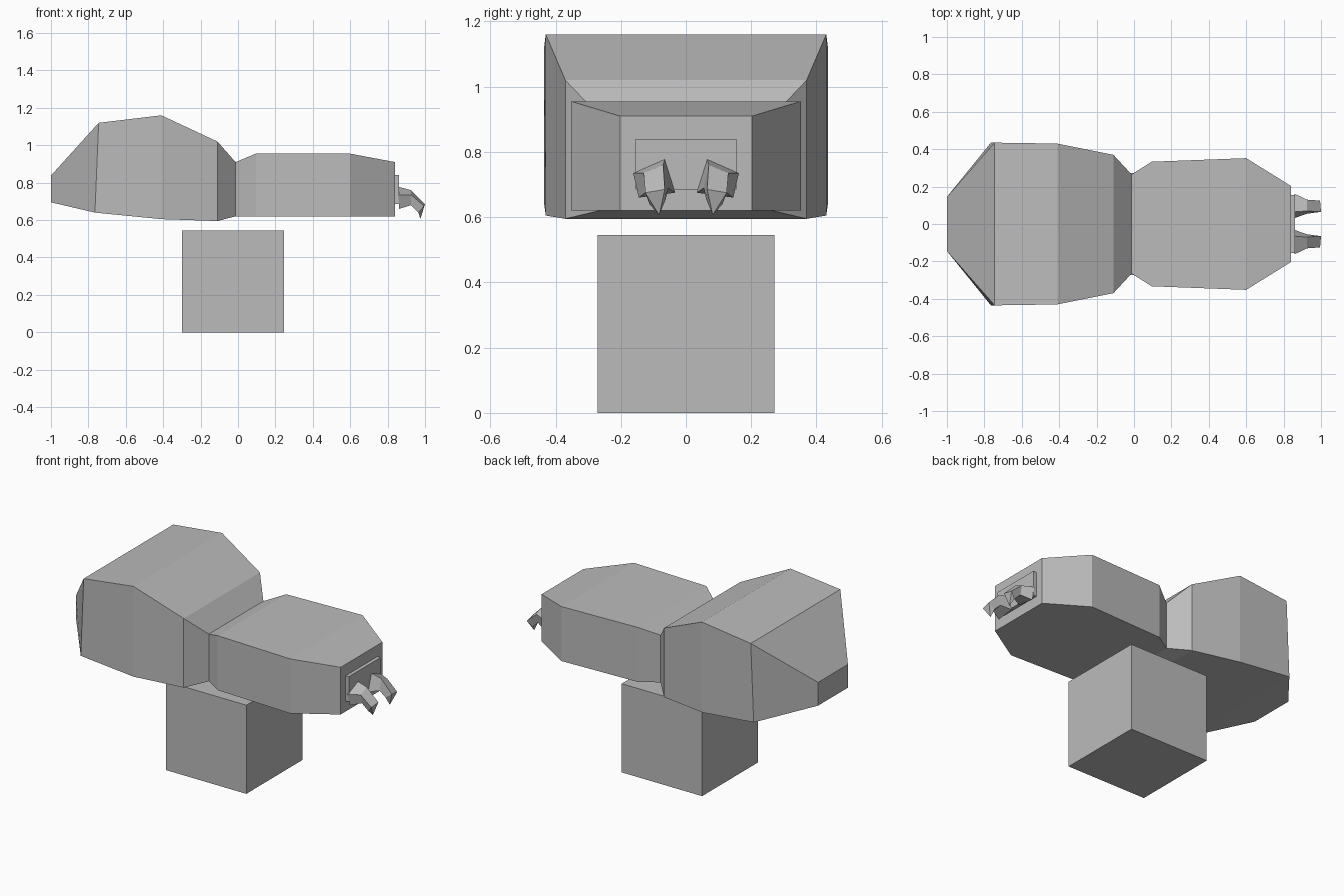
import bpy, bmesh

grey = bpy.data.materials.new("plain_grey")
grey.diffuse_color = (0.5, 0.5, 0.5, 1)


def loft(name, rings, tip=None):
    """Skin four-point rings, closing the ends with a face or a pointed tip."""
    bm = bmesh.new()
    loops = [[bm.verts.new(p) for p in r] for r in rings]
    for a, b in zip(loops, loops[1:]):
        for i in range(4):
            j = (i + 1) % 4
            bm.faces.new((a[i], a[j], b[j], b[i]))
    bm.faces.new(loops[0][::-1])
    if tip:
        t = bm.verts.new(tip)
        for i in range(4):
            bm.faces.new((loops[-1][i], loops[-1][(i + 1) % 4], t))
    else:
        bm.faces.new(loops[-1])
    bmesh.ops.recalc_face_normals(bm, faces=bm.faces)
    me = bpy.data.meshes.new(name)
    bm.to_mesh(me)
    bm.free()
    me.materials.append(grey)
    ob = bpy.data.objects.new(name, me)
    bpy.context.collection.objects.link(ob)
    return ob


def ring(xb, xt, half, z0, z1):
    return [(xb, -half, z0), (xb, half, z0), (xt, half, z1), (xt, -half, z1)]


# Body: abdomen, waist and head as one boxy loft along x
loft("body", [ring(*s) for s in (
    (-1.0, -1.0, 0.145, 0.695, 0.838),
    (-0.765, -0.745, 0.435, 0.64, 1.12),
    (-0.41, -0.41, 0.43, 0.605, 1.16),
    (-0.11, -0.11, 0.37, 0.595, 1.02),
    (-0.013, -0.013, 0.265, 0.62, 0.91),
    (0.095, 0.095, 0.333, 0.62, 0.955),
    (0.60, 0.60, 0.352, 0.62, 0.955),
    (0.84, 0.84, 0.203, 0.62, 0.91))])

# Raised mouth plate on the face
loft("mouth_plate", [ring(0.835, 0.835, 0.155, 0.685, 0.84),
                     ring(0.862, 0.862, 0.155, 0.685, 0.84)])

# Block under the waist
loft("base_block", [ring(-0.3, -0.3, 0.272, 0, 0.545),
                    ring(0.247, 0.247, 0.272, 0, 0.545)])

# Pair of hooked fangs
FANG = [
    [(0.858, 0.065, 0.778), (0.858, 0.162, 0.735), (0.862, 0.145, 0.66), (0.862, 0.033, 0.675)],
    [(0.925, 0.070, 0.760), (0.925, 0.130, 0.735), (0.925, 0.118, 0.680), (0.925, 0.055, 0.690)],
    [(1.0, 0.065, 0.685), (0.995, 0.125, 0.675), (0.965, 0.112, 0.640), (0.96, 0.062, 0.655)],
]
for side, label in ((1, "left"), (-1, "right")):
    loft(label + "_fang", [[(x, y * side, z) for x, y, z in r] for r in FANG],
         (0.975, 0.082 * side, 0.607))
